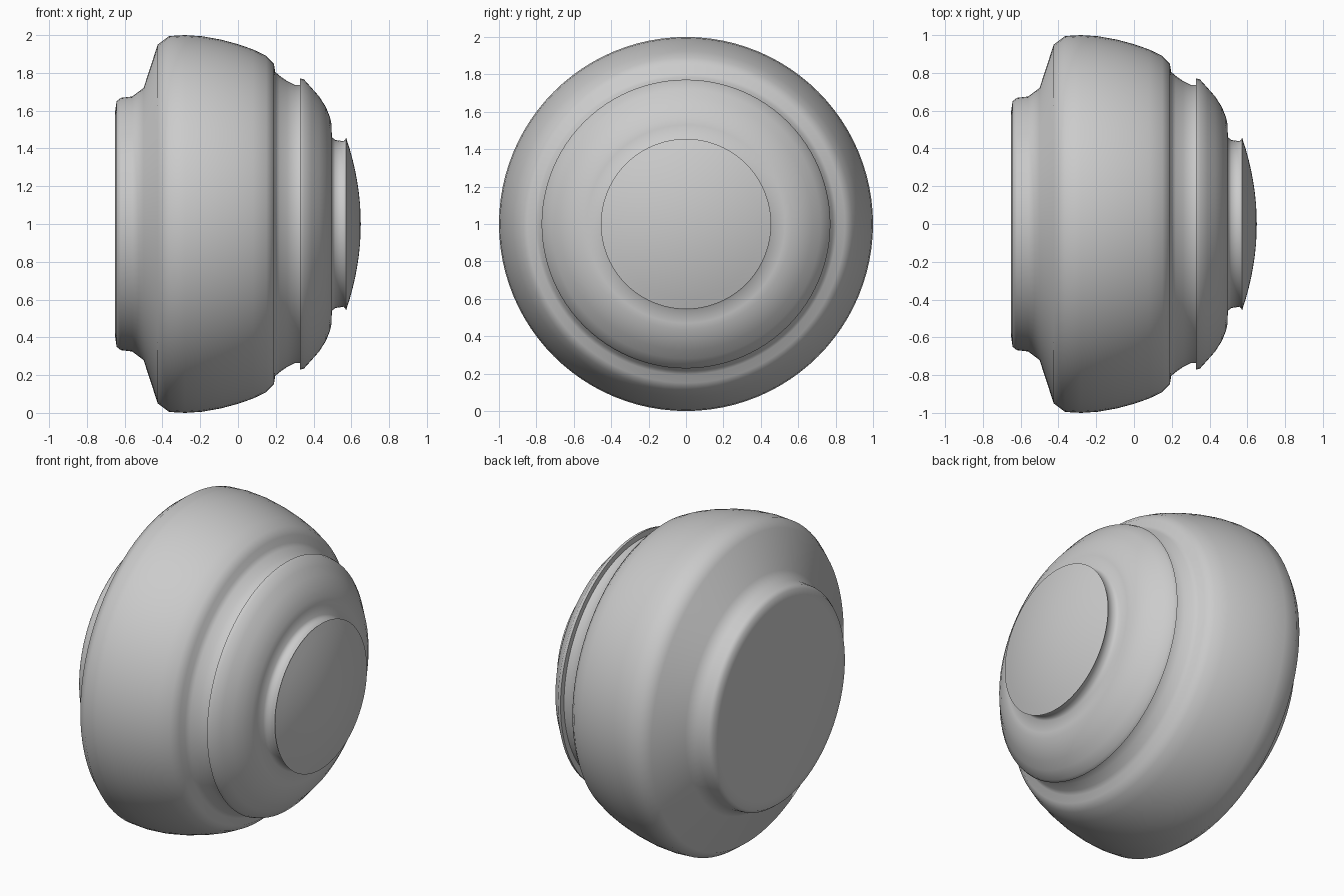
import bpy, bmesh, math

if "Cube" in bpy.data.objects:
    bpy.data.objects.remove(bpy.data.objects["Cube"])

SEGMENTS = 96
CENTER_Z = 1.0


def lathe(name, profile):
    """Revolve (x, radius) points about the horizontal x axis; radius 0 makes a pole."""
    bm = bmesh.new()
    rings = []
    for x, r in profile:
        n = 1 if r == 0 else SEGMENTS
        rings.append([bm.verts.new((x, r * math.sin(2 * math.pi * i / n),
                                    r * math.cos(2 * math.pi * i / n)))
                      for i in range(n)])
    for a, b in zip(rings, rings[1:]):
        for i in range(SEGMENTS):
            j = (i + 1) % SEGMENTS
            quad = [a[i % len(a)], a[j % len(a)], b[j % len(b)], b[i % len(b)]]
            bm.faces.new(list(dict.fromkeys(quad)))
    bmesh.ops.recalc_face_normals(bm, faces=bm.faces)
    # Make sure normals point away from the axis
    if sum(f.normal.dot(f.calc_center_median()) * f.calc_area() for f in bm.faces) < 0:
        bmesh.ops.reverse_faces(bm, faces=bm.faces)
    mesh = bpy.data.meshes.new(name)
    bm.to_mesh(mesh)
    bm.free()
    obj = bpy.data.objects.new(name, mesh)
    obj.location.z = CENTER_Z
    bpy.context.collection.objects.link(obj)
    bpy.ops.object.select_all(action='DESELECT')
    obj.select_set(True)
    bpy.context.view_layer.objects.active = obj
    bpy.ops.object.shade_smooth_by_angle(angle=math.radians(62))
    return obj


# Main housing: flat back, flared rear collar, wide drum and front groove
lathe("housing", [
    (-0.65, 0), (-0.65, 0.60), (-0.643, 0.65), (-0.62, 0.668), (-0.56, 0.675),
    (-0.50, 0.72), (-0.425, 0.95), (-0.365, 0.995), (-0.28, 1.0),
    (-0.19, 0.994), (-0.09, 0.976), (0.0, 0.952), (0.08, 0.924),
    (0.15, 0.89), (0.19, 0.85), (0.197, 0.805), (0.22, 0.785), (0.26, 0.757),
    (0.30, 0.737), (0.327, 0.737)])

# Stepped middle ring with its narrow neck
lathe("front_ring", [
    (0.327, 0.737), (0.327, 0.772), (0.35, 0.765), (0.39, 0.72), (0.43, 0.675),
    (0.465, 0.62), (0.487, 0.565), (0.495, 0.53), (0.497, 0.46), (0.515, 0.445),
    (0.56, 0.438), (0.573, 0.455)])

# Shallow domed front cap
RIM = 0.455
lathe("domed_cap", [(0.65 - 0.077 * (k / 8) ** 2, RIM * k / 8) for k in range(8, -1, -1)])
